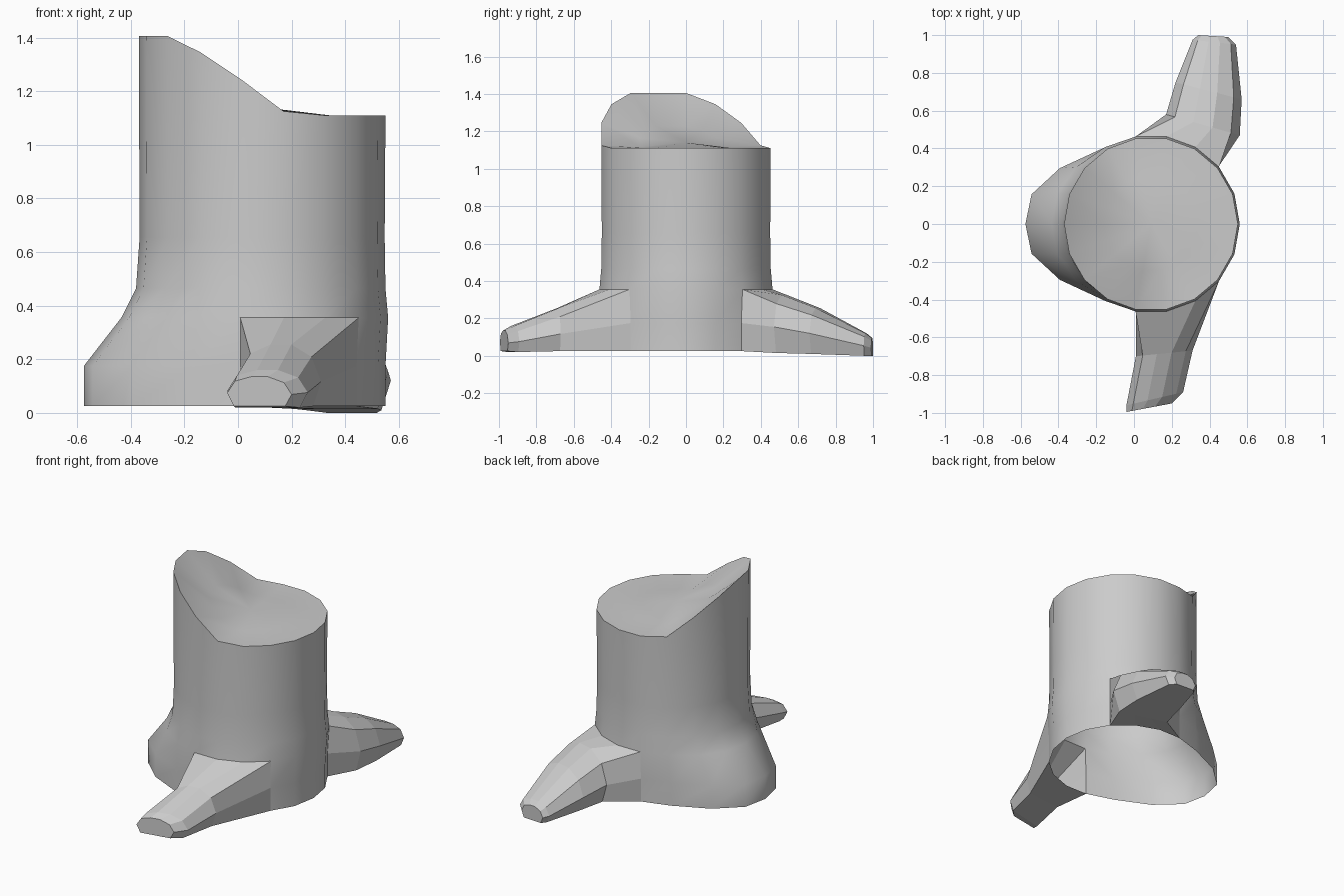
import bpy, bmesh
from math import cos, sin, radians
from mathutils import Vector

old = bpy.data.objects.get("Cube")
if old:
    bpy.data.objects.remove(old, do_unlink=True)

wood = bpy.data.materials.new("plain_grey")
wood.use_nodes = True
wood.diffuse_color = (0.6, 0.6, 0.6, 1)
bsdf = next(n for n in wood.node_tree.nodes if n.type == 'BSDF_PRINCIPLED')
bsdf.inputs["Base Color"].default_value = wood.diffuse_color

SEG, CX = 18, 0.09
LOW = 1.115
# Extra outward push of the flared foot, counted in columns from the -x side
FLARE = [0.205, 0.2, 0.13, 0.03]
# Height of the slanting cut for the columns that rise above the low side
CUT = {6: 1.13, 7: 1.25, 8: 1.35, 9: 1.41, 10: 1.41, 11: 1.41, 12: 1.35, 13: 1.25, 14: 1.13}
# Trunk rows: height, radius, share of the flare
ROWS = [(0.03, 0.46, 1), (0.18, 0.46, 1), (0.36, 0.47, 0.27),
        (0.47, 0.46, 0.05), (0.66, 0.457, 0), (None, 0.46, 0)]

bm = bmesh.new()


def column_point(i, radius, flare, z):
    a = radians(i * 360 / SEG)
    d = abs(i - SEG // 2)
    push = FLARE[d] * flare if d < len(FLARE) else 0
    return bm.verts.new((CX + radius * cos(a) - push, radius * sin(a), z))


def bridge(a, b, smooth, skip=()):
    n = len(a)
    for i in range(n):
        if i not in skip:
            j = (i + 1) % n
            bm.faces.new((a[i], a[j], b[j], b[i])).smooth = smooth


# Trunk wall, open below, with gaps left where the two roots grow out
BACK, FRONT = 2, 13
gaps = [c + k for c in (BACK, FRONT) for k in range(3)]
grid = [[column_point(i, r, f, z if z else CUT.get(i, LOW)) for i in range(SEG)]
        for z, r, f in ROWS]
for k in range(len(grid) - 1):
    bridge(grid[k], grid[k + 1], True, gaps if k < 2 else ())

# Cut top, dished towards the middle
rim = grid[-1]
inner = [column_point(i, 0.25, 0, LOW + (CUT.get(i, LOW) - LOW) * 0.4) for i in range(SEG)]
bridge(rim, inner, True)
middle = bm.verts.new((CX, 0, LOW + 0.03))
for i in range(SEG):
    bm.faces.new((inner[i], inner[(i + 1) % SEG], middle)).smooth = True
for i in range(SEG):
    bm.edges.get((rim[i], rim[(i + 1) % SEG])).smooth = False

# Root cross-section: across and up, from the top round to the near side
SECTION = [(0.12, 0.85), (0.37, 1), (0.63, 1), (0.88, 0.8), (1, 0.4),
           (0.9, 0), (0.63, 0), (0.37, 0), (0.1, 0), (0, 0.45)]


def root(col, stations):
    """Loft a root from the gap in the trunk through (start, end, bottom, top) stations."""
    cols = range(col, col + 4)
    ring = [grid[2][c] for c in cols] + [grid[1][col + 3]]
    ring += [grid[0][c] for c in reversed(cols)] + [grid[1][col]]
    for start, end, low, high in stations:
        s, e = Vector(start), Vector(end)
        nxt = []
        for u, v in SECTION:
            p = s.lerp(e, u)
            nxt.append(bm.verts.new((p.x, p.y, low + (high - low) * v)))
        bridge(ring, nxt, False)
        ring = nxt
    bm.faces.new(ring)


root(FRONT, [((0.01, -0.7), (0.31, -0.67), 0.03, 0.26),
             ((-0.04, -0.96), (0.26, -0.89), 0.025, 0.165),
             ((-0.04, -0.995), (0.2, -0.95), 0.03, 0.14)])
root(BACK, [((0.56, 0.47), (0.17, 0.58), 0.02, 0.33),
            ((0.57, 0.66), (0.22, 0.75), 0.015, 0.26),
            ((0.54, 0.95), (0.31, 0.975), 0.005, 0.125),
            ((0.5, 0.99), (0.34, 1.0), 0.005, 0.1)])

bmesh.ops.delete(bm, geom=[v for v in bm.verts if not v.link_faces], context='VERTS')
# Settle the stump exactly on the ground
lowest = min(v.co.z for v in bm.verts)
bmesh.ops.translate(bm, verts=bm.verts, vec=(0, 0, -lowest))
bmesh.ops.recalc_face_normals(bm, faces=bm.faces)

mesh = bpy.data.meshes.new("tree_stump")
bm.to_mesh(mesh)
bm.free()
mesh.materials.append(wood)
stump = bpy.data.objects.new("tree_stump", mesh)
bpy.context.collection.objects.link(stump)
